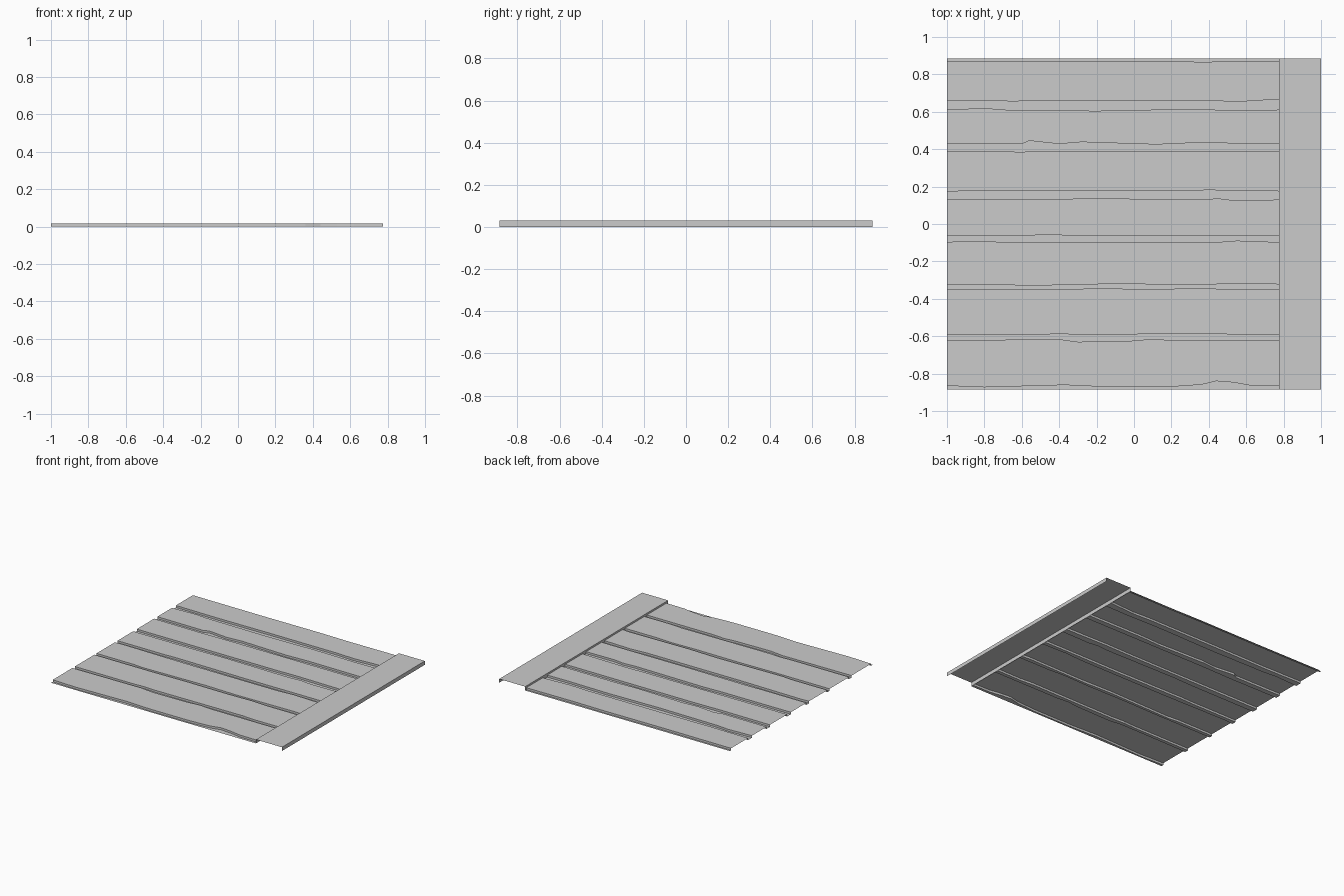
import bpy

X0, X1, X2 = -1.0, 0.775, 1.0   # plank start, plank end, sill end
HALF = 0.885                    # half width in y
PLANK_Z, SILL_Z = 0.016, 0.03


def make_object(name, verts, faces):
    mesh = bpy.data.meshes.new(name)
    mesh.from_pydata(verts, [], faces)
    mesh.update()
    obj = bpy.data.objects.new(name, mesh)
    bpy.context.collection.objects.link(obj)
    return obj


# Worn plank edges: mean y, then {x: offset in y} for the chips along it
edges = [
    (-0.865, {-0.8: -0.008, -0.37: 0.004, -0.15: -0.006, 0.2: -0.005,
              0.36: 0.006, 0.44: 0.025, 0.53: 0.018, 0.62: 0.002}),
    (-0.622, {-0.4: 0.006, -0.3: -0.008, 0.0: -0.002, 0.1: 0.008, 0.2: 0}),
    (-0.592, {-0.5: 0, -0.4: 0.005, -0.3: 0, 0.45: 0.006, 0.56: -0.002}),
    (-0.350, {-0.5: 0, -0.2: 0.005, 0.15: 0.002, 0.37: 0.008, 0.5: 0}),
    (-0.323, {-0.68: 0, -0.6: -0.008, -0.05: 0.004, 0.2: -0.003, 0.7: 0.005}),
    (-0.097, {-0.93: 0.005, -0.4: -0.003, 0.42: -0.002, 0.55: 0.008}),
    (-0.063, {-0.6: 0, -0.5: 0.004, 0.1: -0.002, 0.55: 0}),
    (0.130, {-0.4: 0.002, -0.25: 0.008, 0.35: 0, 0.45: 0.007, 0.53: -0.003}),
    (0.175, {0.2: 0.002, 0.4: 0.006}),
    (0.389, {-0.6: -0.003, -0.3: 0.002, 0.3: 0.001}),
    (0.430, {-0.6: -0.003, -0.56: 0.015, -0.4: -0.002, -0.28: 0.008,
             0.12: -0.005, 0.3: 0.003}),
    (0.611, {-0.8: 0.009, -0.7: 0, -0.2: -0.006, 0.25: 0.003, 0.6: -0.003}),
    (0.660, {-0.65: -0.004, -0.2: 0, 0.4: 0, 0.55: -0.007, 0.775: 0.007}),
    (0.870, {-0.4: -0.002, 0.1: 0.001, 0.35: -0.003}),
]


def edge_line(y, chips):
    pts = {X0: 0, X1: 0, **chips}
    return [(x, y + pts[x]) for x in sorted(pts)]


lines = ([edge_line(-HALF, {})] + [edge_line(*e) for e in edges]
         + [edge_line(HALF, {})])

# Plank deck: one open sheet, alternating sunken gaps and raised boards
verts, faces = [], []
low, high = [], []
for line in lines:
    for z, store in ((0, low), (PLANK_Z, high)):
        store.append(list(range(len(verts), len(verts) + len(line))))
        verts += [(x, y, z) for x, y in line]
for i in range(len(lines) - 1):
    level = high if i % 2 else low
    faces.append(level[i] + level[i + 1][::-1])
for i in range(1, len(lines) - 1):
    a, b = (low[i], high[i]) if i % 2 else (high[i], low[i])
    for k in range(len(a) - 1):
        faces.append((a[k], a[k + 1], b[k + 1], b[k]))
# The outermost lines only exist at floor level
unused = set(high[0] + high[-1])
remap, kept = {}, []
for i, v in enumerate(verts):
    if i not in unused:
        remap[i] = len(kept)
        kept.append(v)
make_object("plank_deck", kept, [[remap[i] for i in f] for f in faces])

# Raised sill: open-ended channel along the +x side
profile = [(X1, 0), (X1, SILL_Z), (X2, SILL_Z), (X2, 0)]
sill_verts = [(x, y, z) for y in (-HALF, HALF) for x, z in profile]
make_object("sill_board", sill_verts,
            [(i, i + 1, i + 5, i + 4)[::-1] for i in range(3)])
